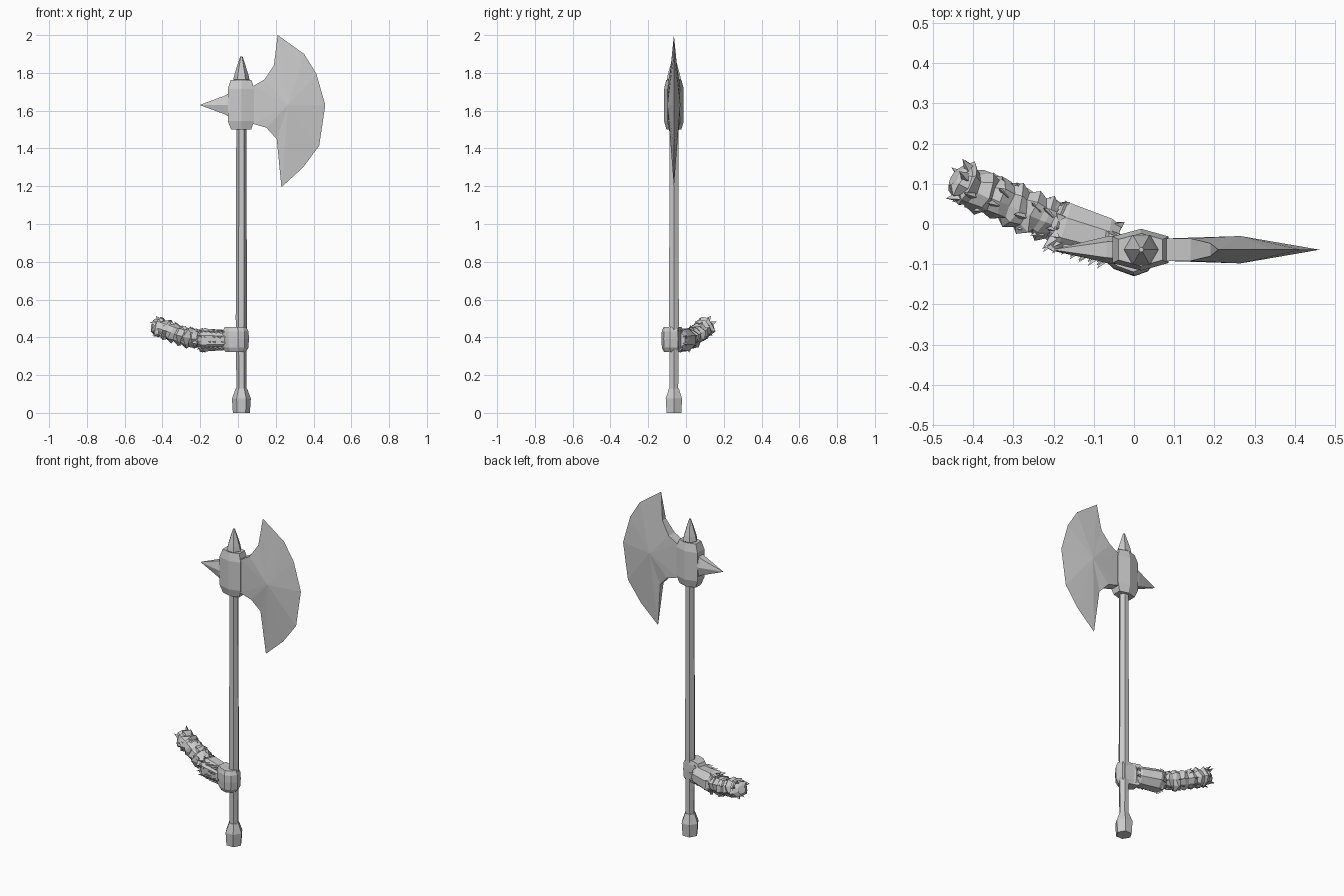
import bpy, bmesh, math, random
from mathutils import Vector

if "Cube" in bpy.data.objects:
    bpy.data.objects.remove(bpy.data.objects["Cube"])

random.seed(4)
AX, AY = 0.018, -0.064   # axis of the axe


def finish(name, bm):
    bmesh.ops.recalc_face_normals(bm, faces=bm.faces)
    me = bpy.data.meshes.new(name)
    bm.to_mesh(me)
    bm.free()
    ob = bpy.data.objects.new(name, me)
    bpy.context.collection.objects.link(ob)
    return ob


def loft(name, rings):
    """Skin a list of equal-length point rings and cap both ends."""
    bm = bmesh.new()
    vs = [[bm.verts.new(p) for p in r] for r in rings]
    n = len(vs[0])
    for a, b in zip(vs, vs[1:]):
        for i in range(n):
            j = (i + 1) % n
            bm.faces.new((a[i], a[j], b[j], b[i]))
    bm.faces.new(vs[0])
    bm.faces.new(vs[-1])
    return finish(name, bm)


def turned(name, profile, sides=6):
    """Faceted turned part on the axe axis from (radius, z) pairs."""
    loft(name, [[(AX + r * math.cos(k * math.tau / sides),
                  AY + r * math.sin(k * math.tau / sides), z)
                 for k in range(sides)] for r, z in profile])


def outline_rings(outline, levels, cx, cy):
    """Stack a plan outline at (z, scale) levels."""
    return [[(cx + (x - cx) * s, cy + (y - cy) * s, z) for x, y in outline]
            for z, s in levels]


# Shaft, pommel and top finial
turned("shaft", [(0.026, 0.1), (0.03, 0.5), (0.028, 1.0), (0.027, 1.55)])
turned("pommel", [(0.045, 0), (0.05, 0.075), (0.03, 0.13)])
turned("top_spike", [(0.03, 1.75), (0.043, 1.765), (0.036, 1.795), (0.006, 1.888)])

# Socket of the axe head
socket = [(-0.054, AY - 0.033), (AX, AY - 0.052), (0.086, AY - 0.033),
          (0.086, AY + 0.033), (AX, AY + 0.052), (-0.054, AY + 0.033)]
loft("head_socket", outline_rings(
    socket, [(1.5, 0.76), (1.545, 1), (1.715, 1), (1.762, 0.78)], AX, AY))

# Rear spike
loft("rear_spike", [[(x, AY - t, 1.63), (x, AY - t * 0.6, 1.63 + h),
                     (x, AY + t * 0.6, 1.63 + h), (x, AY + t, 1.63),
                     (x, AY + t * 0.6, 1.63 - h), (x, AY - t * 0.6, 1.63 - h)]
                    for x, h, t in [(-0.04, 0.068, 0.036), (-0.068, 0.05, 0.033),
                                    (-0.198, 0.002, 0.002)]])

# Blade: outline of (x, z, half thickness), each side fanned from a raised middle
blade = [(0.08, 1.73, .028), (0.14, 1.765, .028), (0.19, 1.84, .016), (0.21, 2.0, 0),
         (0.35, 1.9, 0), (0.415, 1.795, 0), (0.462, 1.63, 0), (0.43, 1.415, 0),
         (0.345, 1.3, 0), (0.23, 1.195, 0), (0.205, 1.45, .016), (0.15, 1.51, .028),
         (0.08, 1.53, .028)]
bm = bmesh.new()
for side in (-1, 1):
    ring = [bm.verts.new((x, AY + side * t, z)) for x, z, t in blade]
    mid = bm.verts.new((0.265, AY + side * 0.034, 1.63))
    for i in range(len(ring)):
        bm.faces.new((ring[i], ring[(i + 1) % len(ring)], mid))
    if side == -1:
        front = ring
for i in range(len(ring)):
    j = (i + 1) % len(ring)
    bm.faces.new((front[i], front[j], ring[j], ring[i]))
bmesh.ops.remove_doubles(bm, verts=bm.verts, dist=0.0001)
bmesh.ops.dissolve_degenerate(bm, edges=bm.edges, dist=0.0001)
finish("blade", bm)

# Fist closed round the front of the shaft
fist = [(-0.075, -0.01), (-0.03, -0.03), (0.048, -0.042), (0.058, -0.085),
        (0.035, -0.118), (0.0, -0.13), (-0.05, -0.112), (-0.085, -0.08)]
loft("fist", outline_rings(
    fist, [(0.323, 0.75), (0.345, 0.96), (0.39, 1), (0.43, 0.97), (0.454, 0.8)],
    -0.01, -0.075))


def arm_ring(c, d, r, n, jag=0.0, rz=1.0):
    """Ring of n points round c, square to direction d, with random jags."""
    d = d.normalized()
    u = d.cross(Vector((0, 0, 1))).normalized()
    v = u.cross(d)
    out = []
    for k in range(n):
        a = (k + 0.5) * math.tau / n
        q = r * (1 + random.uniform(-jag, jag))
        out.append(c + u * q * math.cos(a) + v * q * rz * math.sin(a)
                   + d * r * jag * random.uniform(-1, 1))
    return out


# Bracer on the forearm
w0, w1 = Vector((-0.045, -0.047, 0.385)), Vector((-0.205, 0.0, 0.385))
wd = w1 - w0
loft("bracer", [arm_ring(w0 + wd * t, wd, r, 8, 0.04, 0.98) for t, r in
                [(0, 0.048), (0.15, 0.058), (0.8, 0.066), (1, 0.052)]])

# Shaggy sleeve: jagged rings swelling and pinching along the upper arm
path = [Vector(p) for p in [(-0.175, -0.005, 0.385), (-0.24, 0.022, 0.395),
                            (-0.32, 0.058, 0.418), (-0.4, 0.09, 0.448),
                            (-0.448, 0.113, 0.46)]]
rings, steps = [], 16
for s in range(steps + 1):
    f = s / steps * (len(path) - 1)
    i = min(int(f), len(path) - 2)
    c = path[i].lerp(path[i + 1], f - i)
    r = 0.056 if s % 2 else 0.044
    if s >= steps - 1:
        r = 0.046 if s < steps else 0.024
    rings.append(arm_ring(c, path[i + 1] - path[i], r, 9, 0.16))
loft("shaggy_sleeve", rings)

# Loose tufts: small three-sided spikes swept back towards the shoulder
bm = bmesh.new()


def tuft(base, tip, w):
    d = (tip - base).normalized()
    u = d.cross(Vector((0.3, 0.2, 1))).normalized() * w
    v = d.cross(u)
    b = [bm.verts.new(base + o) for o in (u, -u * 0.6 + v * 0.8, -u * 0.6 - v * 0.8)]
    t = bm.verts.new(tip)
    bm.faces.new(b)
    for k in range(3):
        bm.faces.new((b[k], b[(k + 1) % 3], t))


for i in range(4):                      # sleeve tufts
    d = path[i + 1] - path[i]
    for k in range(8):
        c = path[i] + d * random.random() * 0.7
        out = arm_ring(c, d, 1, 8)[k] - c
        tuft(c + out * 0.04, c + out * 0.058 + d.normalized() * 0.028, 0.014)
for i in range(7):                      # fringe along the front of the bracer
    for z in (-0.042, -0.015, 0.012, 0.04):
        c = w0 + wd * (0.08 + i * 0.14) + Vector((0, -0.04 + abs(z) * 0.4, z))
        tuft(c, c + Vector((-0.035, -0.028 * random.uniform(0.7, 1.3), 0.008)), 0.015)
for k in range(8):                      # tufts round both bracer ends
    for t, r in ((0.05, 0.045), (0.92, 0.055)):
        c = w0 + wd * t
        out = arm_ring(c, wd, 1, 8)[k] - c
        tuft(c + out * r, c + out * (r + 0.016) - wd.normalized() * 0.015, 0.014)
finish("fur_tufts", bm)
